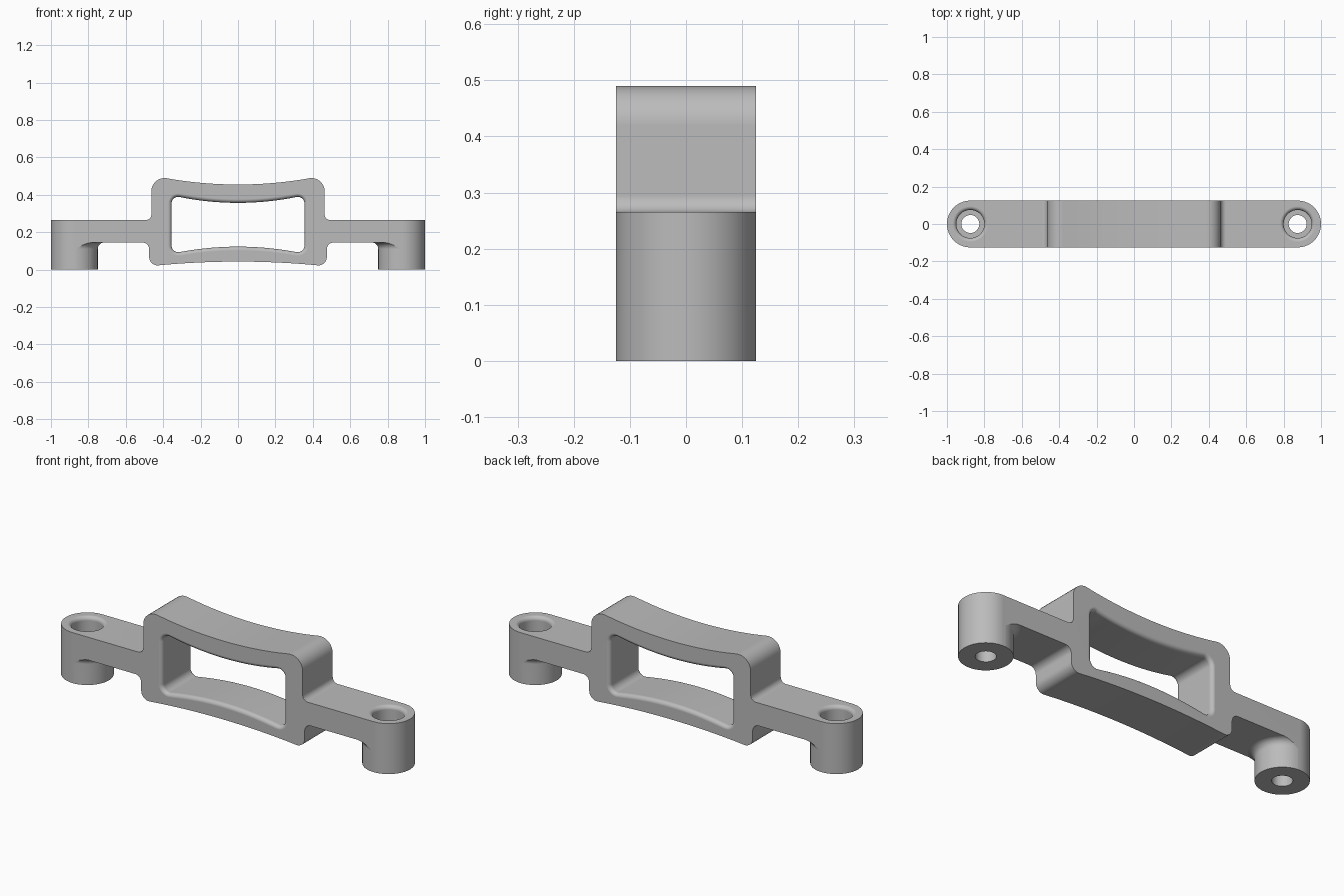
import bpy, bmesh, math
from mathutils import Vector

if "Cube" in bpy.data.objects:
    bpy.data.objects.remove(bpy.data.objects["Cube"])

HALF = 0.125      # half depth of the bracket
END = 0.875       # centre of each mounting boss

grey = bpy.data.materials.new("plain grey")
grey.use_nodes = True
colour = (0.5, 0.5, 0.5, 1)
grey.diffuse_color = colour
grey.node_tree.nodes["Principled BSDF"].inputs["Base Color"].default_value = colour


def round_corners(corners, segs=8):
    """Turn (x, z, radius) corners into a rounded closed outline."""
    pts = []
    for i, (x, z, r) in enumerate(corners):
        p = Vector((x, z))
        if r == 0:
            pts.append(p)
            continue
        a = (Vector(corners[i - 1][:2]) - p).normalized()
        b = (Vector(corners[(i + 1) % len(corners)][:2]) - p).normalized()
        half = a.angle(b) / 2
        centre = p + (a + b).normalized() * (r / math.sin(half))
        start = p + a * (r / math.tan(half)) - centre
        end = p + b * (r / math.tan(half)) - centre
        sweep = start.angle_signed(end)
        for k in range(segs + 1):
            t = -sweep * k / segs
            pts.append(centre + Vector((start.x * math.cos(t) - start.y * math.sin(t),
                                        start.x * math.sin(t) + start.y * math.cos(t))))
    return pts


def arc(limit, z, bend, count=9):
    """Half of a bowed edge, from the middle outward."""
    xs = [limit * (i + 0.5) / (count - 0.5) for i in range(count)]
    return [(x, z + bend * x * x, 0) for x in xs]


def mirrored(right):
    return right + [(-x, z, r) for x, z, r in reversed(right)]


def loft(name, rings):
    """Skin a stack of equal rings and cap both ends."""
    bm = bmesh.new()
    loops = [[bm.verts.new(p) for p in ring] for ring in rings]
    n = len(loops[0])
    for lo, hi in zip(loops, loops[1:]):
        for i in range(n):
            bm.faces.new((lo[i], lo[(i + 1) % n], hi[(i + 1) % n], hi[i]))
    bm.faces.new(loops[0])
    bm.faces.new(loops[-1])
    bmesh.ops.recalc_face_normals(bm, faces=bm.faces)
    mesh = bpy.data.meshes.new(name)
    bm.to_mesh(mesh)
    bm.free()
    mesh.materials.append(grey)
    ob = bpy.data.objects.new(name, mesh)
    bpy.context.collection.objects.link(ob)
    return ob


def turned(name, cx, profile, segs=64):
    """Round part about a vertical axis from (radius, z) pairs."""
    angles = [2 * math.pi * i / segs for i in range(segs)]
    return loft(name, [[(cx + r * math.cos(a), r * math.sin(a), z) for a in angles]
                       for r, z in profile])


def quarter(r0, z0, r, start, steps=8):
    """Quarter-circle (radius, z) points turning 90 degrees from start."""
    angles = [math.radians(start - 90 * i / steps) for i in range(steps + 1)]
    return [(r0 + r * math.cos(a), z0 + r * math.sin(a)) for a in angles]


def combine(target, tool, operation):
    mod = target.modifiers.new(operation.lower(), "BOOLEAN")
    mod.operation = operation
    mod.solver = "EXACT"
    mod.object = tool
    bpy.context.view_layer.objects.active = target
    bpy.ops.object.modifier_apply(modifier=mod.name)
    bpy.data.objects.remove(tool)


# Frame and arms as one front profile
outline = round_corners(mirrored(
    arc(0.36, 0.455, 0.23)
    + [(0.463, 0.504, 0.07), (0.463, 0.265, 0.03), (1.2, 0.265, 0),
       (1.2, 0.145, 0), (0.475, 0.145, 0.035), (0.475, 0.018, 0.045)]
    + arc(0.4, 0.043, -0.11)[::-1]))
bracket = loft("bracket", [[(p.x, y, p.y) for p in outline] for y in (-0.2, 0.2)])

# Mounting bosses flaring into the underside of the arms
for side in (-1, 1):
    flare = quarter(0.1605, 0.1105, 0.035, 180)
    boss = turned("boss", side * END, [(0.1255, 0)] + flare + [(0.1605, 0.2)])
    combine(bracket, boss, "UNION")

# Trim to a strip with round ends
steps = 32
ends = [math.radians(-90 + 180 * i / steps) for i in range(steps + 1)]
strip = [(END + HALF * math.cos(a), HALF * math.sin(a)) for a in ends]
strip += [(-x, -y) for x, y in strip]
trim = loft("trim", [[(x, y, z) for x, y in strip] for z in (-0.1, 0.7)])
combine(bracket, trim, "INTERSECT")


# Window with rolled edges front and back
def window_ring(y, d):
    pts = round_corners(mirrored(
        arc(0.28, 0.357 + d, 0.32)
        + [(0.355 + d, 0.397 + d, 0.035 + d), (0.355 + d, 0.087 - d, 0.035 + d)]
        + arc(0.28, 0.123 - d, -0.3)[::-1]))
    return [(p.x, y, p.y) for p in pts]


roll = 0.02
edge = []
for i in range(7):
    t = math.radians(90 * i / 6)
    edge.append((HALF - roll * (1 - math.cos(t)), roll * (1 - math.sin(t))))
edge = [(0.2, roll)] + edge
levels = [(-y, d) for y, d in edge] + edge[::-1]
combine(bracket, loft("window_cutter", [window_ring(y, d) for y, d in levels]), "DIFFERENCE")

# Stepped screw holes with rolled rims
for side in (-1, 1):
    rim = quarter(0.095, 0.245, 0.02, 180)
    profile = [(0.048, -0.1), (0.048, 0.11), (0.075, 0.11)] + rim + [(0.095, 0.4)]
    combine(bracket, turned("hole_cutter", side * END, profile), "DIFFERENCE")

# Smooth shading with crisp edges
bpy.ops.object.select_all(action="DESELECT")
bracket.select_set(True)
bpy.context.view_layer.objects.active = bracket
bpy.ops.object.shade_smooth_by_angle(angle=math.radians(30))
weighted = bracket.modifiers.new("weighted normals", "WEIGHTED_NORMAL")
weighted.keep_sharp = True
